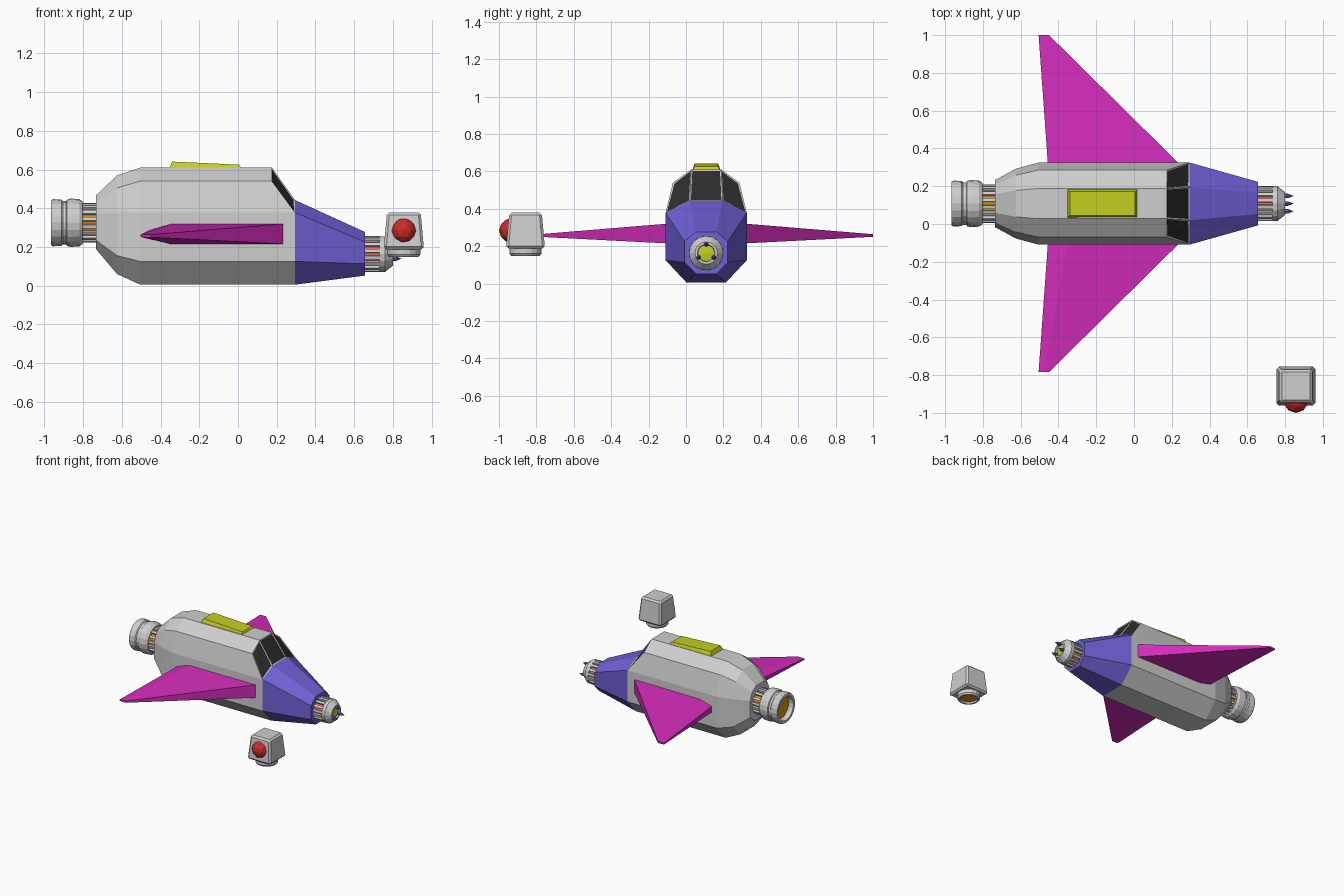
import bpy, bmesh, math
from mathutils import Matrix, Vector

if "Cube" in bpy.data.objects:
    bpy.data.objects.remove(bpy.data.objects["Cube"])

CY = 0.108  # centre line of the ship


def mat(name, rgb):
    m = bpy.data.materials.new(name)
    m.diffuse_color = (*rgb, 1)
    m.use_nodes = True
    m.node_tree.nodes["Principled BSDF"].inputs["Base Color"].default_value = m.diffuse_color
    return m


GREY = mat("light grey", (0.62, 0.62, 0.62))
BLUE = mat("violet blue", (0.16, 0.12, 0.68))
PINK = mat("magenta", (0.65, 0.025, 0.49))
YELLOW = mat("yellow", (0.56, 0.62, 0.015))
BLACK = mat("window black", (0.025, 0.025, 0.025))
RED = mat("red", (0.62, 0.025, 0.025))
ORANGE = mat("orange", (0.75, 0.28, 0.01))
SALMON = mat("salmon", (0.8, 0.18, 0.13))


def finish(name, bm, *mats):
    bmesh.ops.remove_doubles(bm, verts=bm.verts, dist=1e-5)
    bmesh.ops.recalc_face_normals(bm, faces=bm.faces)
    me = bpy.data.meshes.new(name)
    bm.to_mesh(me)
    bm.free()
    ob = bpy.data.objects.new(name, me)
    bpy.context.collection.objects.link(ob)
    for m in mats:
        me.materials.append(m)
    return ob


def loft(rings):
    """Skin closed rings of equal length and cap both ends."""
    bm = bmesh.new()
    vs = [[bm.verts.new(p) for p in r] for r in rings]
    n = len(vs[0])
    for a, b in zip(vs, vs[1:]):
        for i in range(n):
            j = (i + 1) % n
            bm.faces.new((a[i], a[j], b[j], b[i]))
    bm.faces.new(vs[0])
    bm.faces.new(vs[-1])
    bmesh.ops.remove_doubles(bm, verts=bm.verts, dist=1e-5)
    bmesh.ops.recalc_face_normals(bm, faces=bm.faces)
    return bm


def section(x, half):
    """Mirror (half width, z) points, bottom to top, into a closed ring."""
    return ([(x, CY + w, z) for w, z in half] +
            [(x, CY - w, z) for w, z in reversed(half)])


def revolve(name, profile, centre, m, axis='X', seg=16):
    """Turn (position, radius) points around an axis through centre."""
    bm = bmesh.new()
    vs = [bm.verts.new((t, r, 0)) for t, r in profile]
    es = [bm.edges.new(e) for e in zip(vs, vs[1:])]
    bmesh.ops.spin(bm, geom=vs + es, cent=(0, 0, 0), axis=(1, 0, 0),
                   angle=2 * math.pi, steps=seg)
    if axis == 'Z':
        bm.transform(Matrix.Rotation(-math.pi / 2, 4, 'Y'))
    bm.transform(Matrix.Translation(centre))
    return finish(name, bm, m)


def slats(name, x0, x1, r, centre, n=16):
    """Ring of lengthwise bars around a glowing core."""
    bm = bmesh.new()
    for i in range(n):
        M = (Matrix.Translation(centre) @ Matrix.Rotation((i + .5) * 2 * math.pi / n, 4, 'X')
             @ Matrix.Translation(((x0 + x1) / 2, 0, r - 0.009))
             @ Matrix.Diagonal((x1 - x0, 0.019, 0.018, 1)))
        bmesh.ops.create_cube(bm, size=1, matrix=M)
    finish(name, bm, GREY)


# Hull: octagonal loft, windshield panes inset in the sloping front faces
full = [(.105, .005), (.217, .125), (.217, .378), (.178, .54), (.08, .61)]
front = [(.105, .005), (.217, .125), (.217, .378), (.217, .378), (.088, .442)]
bm = loft([
    section(-.735, [(.06, .19), (.125, .235), (.125, .37), (.1, .43), (.05, .465)]),
    section(-.625, [(.09, .06), (.185, .155), (.185, .378), (.15, .505), (.07, .57)]),
    section(-.505, full),
    section(.175, full),
    section(.295, front)])
panes = [f for f in bm.faces
         if f.normal.x > .3 and .18 < f.calc_center_median().x < .285]
bmesh.ops.inset_individual(bm, faces=panes, thickness=.009, depth=-.004)
for f in panes:
    f.material_index = 1
finish("hull", bm, GREY, BLACK)

# Tapered nose
nose_back = [p for i, p in enumerate(front) if i != 3]
finish("nose", loft([
    section(.295, nose_back),
    section(.657, [(.055, .052), (.115, .113), (.115, .225), (.055, .277)])]), BLUE)

# Roof hatch with a sloping top
hatch = [[(-.355, .033, .605), (.018, .033, .605), (.018, .185, .605), (-.355, .185, .605)],
         [(-.34, .046, .641), (.006, .046, .625), (.006, .172, .625), (-.34, .172, .641)]]
finish("roof_hatch", loft(hatch), YELLOW)

# Wings: hexagonal root tapering to a thin tip
root = [(.24, .32), (-.35, .318), (-.456, .288), (-.456, .24), (-.35, .215), (.24, .215)]
tip = [(-.45, .264), (-.48, .264), (-.505, .262), (-.505, .252), (-.48, .25), (-.45, .25)]
for name, s in (("left_wing", 1), ("right_wing", -1)):
    finish(name, loft([[(x, CY + s * .21, z) for x, z in root],
                       [(x, CY + s * .892, z) for x, z in tip]]), PINK)

# Nose emitter: core, slats, collar, lens and three prongs
C = Vector((0, CY, .163))
revolve("emitter_core", [(.65, 0), (.65, .08), (.74, .08), (.74, 0)], C, SALMON)
slats("emitter_slats", .655, .735, .093, C)
revolve("emitter_collar", [(.732, 0), (.732, .092), (.76, .092), (.8, .06),
                           (.8, .047), (.785, .044), (.785, 0)], C, GREY)
revolve("emitter_lens", [(.78, 0), (.78, .041), (.79, .041), (.795, 0)], C, YELLOW)
for i in range(3):
    a = math.radians(90 + 120 * i)
    off = Vector((0, math.cos(a), math.sin(a))) * .047
    revolve(f"prong_{i + 1}", [(.78, 0), (.78, .012), (.815, .012), (.846, 0)],
            C + off, BLUE, seg=8)

# Rear engine: core, slats, two rounded rings and a recessed exhaust
E = Vector((0, CY, .325))
revolve("engine_core", [(-.82, 0), (-.82, .088), (-.72, .088), (-.72, 0)], E, ORANGE)
slats("engine_slats", -.81, -.73, .102, E)
revolve("engine_rings", [(-.803, 0), (-.803, .11), (-.82, .122), (-.865, .125),
                         (-.884, .12), (-.888, .112), (-.905, .112), (-.912, .119),
                         (-.955, .122), (-.967, .115), (-.967, .095), (-.925, .088),
                         (-.925, 0)], E, GREY, seg=20)
revolve("engine_exhaust", [(-.92, 0), (-.92, .087), (-.93, .087), (-.93, 0)], E, ORANGE, seg=20)

# Small drone: tapered bevelled box, red eye, round base with a thruster disc
D = Vector((.857, -.858, 0))


def square(h, z):
    return [(D.x + sx * h, D.y + sy * h, z) for sx, sy in ((-1, -1), (1, -1), (1, 1), (-1, 1))]


bm = loft([square(.104, .188), square(.087, .379)])
bmesh.ops.bevel(bm, geom=bm.edges[:], offset=.013, segments=1, affect='EDGES')
finish("drone_body", bm, GREY)
revolve("drone_base", [(.2, 0), (.2, .085), (.16, .085), (.148, .076), (.148, .064),
                       (.165, .06), (.165, 0)], D, GREY, axis='Z')
revolve("drone_thruster", [(.17, 0), (.17, .059), (.16, .059), (.16, 0)], D, ORANGE, axis='Z')
bm = bmesh.new()
bmesh.ops.create_icosphere(bm, subdivisions=2, radius=.066,
                           matrix=Matrix.Translation((D.x, -.934, .284)))
finish("drone_eye", bm, RED)
